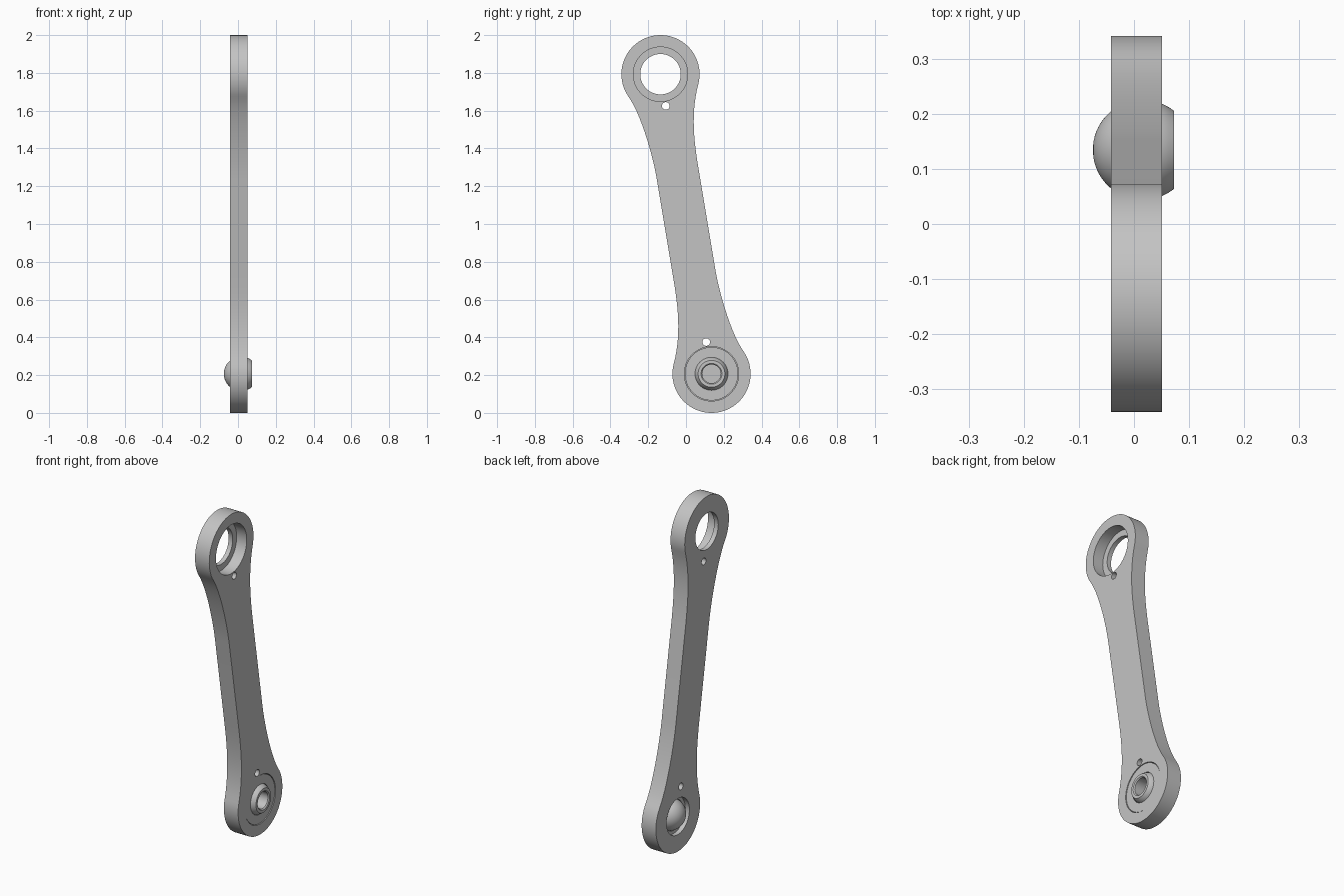
import bpy, bmesh
from math import sin, cos, pi, radians, sqrt
from mathutils import Vector
from mathutils.geometry import interpolate_bezier

cube = bpy.data.objects.get("Cube")
if cube:
    bpy.data.objects.remove(cube, do_unlink=True)

steel = bpy.data.materials.new("light grey steel")
steel.use_nodes = True
GREY = (0.55, 0.55, 0.55, 1)
steel.diffuse_color = GREY
steel.node_tree.nodes["Principled BSDF"].inputs["Base Color"].default_value = GREY

BACK, FACE = -0.042, 0.051       # plate faces along x
EYE = Vector((0.135, 0.207))     # lower eye centre (y, z); the upper eye is its half-turn
EYE_R = 0.207
BALL_X, BALL_R = 0.016, 0.091


def half_turn(p):
    return Vector((-p[0], 2 - p[1]))


def finish(bm, name):
    bmesh.ops.recalc_face_normals(bm, faces=bm.faces)
    mesh = bpy.data.meshes.new(name)
    bm.to_mesh(mesh)
    bm.free()
    mesh.materials.append(steel)
    obj = bpy.data.objects.new(name, mesh)
    bpy.context.collection.objects.link(obj)
    return obj


def smooth(obj):
    bpy.ops.object.select_all(action='DESELECT')
    obj.select_set(True)
    bpy.context.view_layer.objects.active = obj
    bpy.ops.object.shade_smooth_by_angle(angle=radians(25))


def revolve(name, profile, centre, closed=False, steps=64):
    """Spin (x, radius) points around an x-parallel axis through centre."""
    bm = bmesh.new()
    verts = [bm.verts.new((x, centre[0] + r, centre[1])) for x, r in profile]
    edges = [bm.edges.new(pair) for pair in zip(verts, verts[1:])]
    if closed:
        edges.append(bm.edges.new((verts[-1], verts[0])))
    bmesh.ops.spin(bm, geom=verts + edges, cent=(0, centre[0], centre[1]),
                   axis=(1, 0, 0), angle=2 * pi, steps=steps)
    bmesh.ops.remove_doubles(bm, verts=bm.verts, dist=1e-5)
    return finish(bm, name)


def on_eye(angle):
    a = radians(angle)
    return EYE + EYE_R * Vector((cos(a), sin(a)))


def blend(p0, d0, p1, d1, reach):
    """Curved flank between two points with given directions."""
    pts = interpolate_bezier(p0, p0 + d0 * reach, p1 - d1 * reach, p1, 14)
    return [Vector(p[:2]) for p in pts]


# Link arm outline: one flank and the lower eye, then repeated by a half turn
shank_top, shank_low = Vector((0.065, 1.30)), Vector((0.155, 0.76))
along = (shank_low - shank_top).normalized()
start = half_turn(on_eye(165))
half = blend(start, Vector((-sin(radians(15)), -cos(radians(15)))), shank_top, along, 0.15)
half += blend(shank_low, along, on_eye(35),
              Vector((sin(radians(35)), -cos(radians(35)))), 0.12)
half += [on_eye(35 - 230 * i / 48) for i in range(1, 48)]
outline = half + [half_turn(p) for p in half]

bm = bmesh.new()
base = bm.faces.new([bm.verts.new((BACK, y, z)) for y, z in outline])
side = bmesh.ops.extrude_face_region(bm, geom=[base])
bmesh.ops.translate(bm, vec=(FACE - BACK, 0, 0),
                    verts=[v for v in side["geom"] if isinstance(v, bmesh.types.BMVert)])
arm = finish(bm, "link_arm")

# Stepped eye bores and small pin holes
LEDGE = -0.015
eye_bore = [(-0.2, 0), (-0.2, 0.107), (LEDGE, 0.107), (LEDGE, 0.144), (0.2, 0.144), (0.2, 0)]
pin_bore = [(-0.2, 0), (-0.2, 0.02), (0.2, 0.02), (0.2, 0)]
pin = Vector((0.107, 0.375))
bpy.context.view_layer.objects.active = arm
for spot, shape in ((EYE, eye_bore), (half_turn(EYE), eye_bore),
                    (pin, pin_bore), (half_turn(pin), pin_bore)):
    cutter = revolve("bore_cutter", shape, spot)
    cutter.hide_render = True
    mod = arm.modifiers.new("bore", 'BOOLEAN')
    mod.operation = 'DIFFERENCE'
    mod.solver = 'EXACT'
    mod.object = cutter
    bpy.context.view_layer.objects.active = arm
    bpy.ops.object.modifier_apply(modifier=mod.name)
    bpy.data.objects.remove(cutter, do_unlink=True)
smooth(arm)

# Bearing race with a spherical seat
lo, hi = LEDGE + 0.001, FACE - 0.003
seat = []
for i in range(9):
    x = lo + (hi - lo) * i / 8
    seat.append((x, sqrt((BALL_R + 0.002) ** 2 - (x - BALL_X) ** 2)))
smooth(revolve("bearing_race", seat + [(hi, 0.141), (lo, 0.141)], EYE, closed=True))

# Domed ball with a flat front and a blind bore
RIM = 0.073
dome = []
for i in range(25):
    x = (BALL_X - BALL_R) + (RIM - BALL_X + BALL_R) * (i / 24) ** 1.5
    dome.append((x, sqrt(max(0, BALL_R ** 2 - (x - BALL_X) ** 2))))
bore = [(RIM, 0.055), (RIM - 0.006, 0.049), (-0.03, 0.049), (-0.03, 0)]
smooth(revolve("bearing_ball", dome + bore, EYE))
